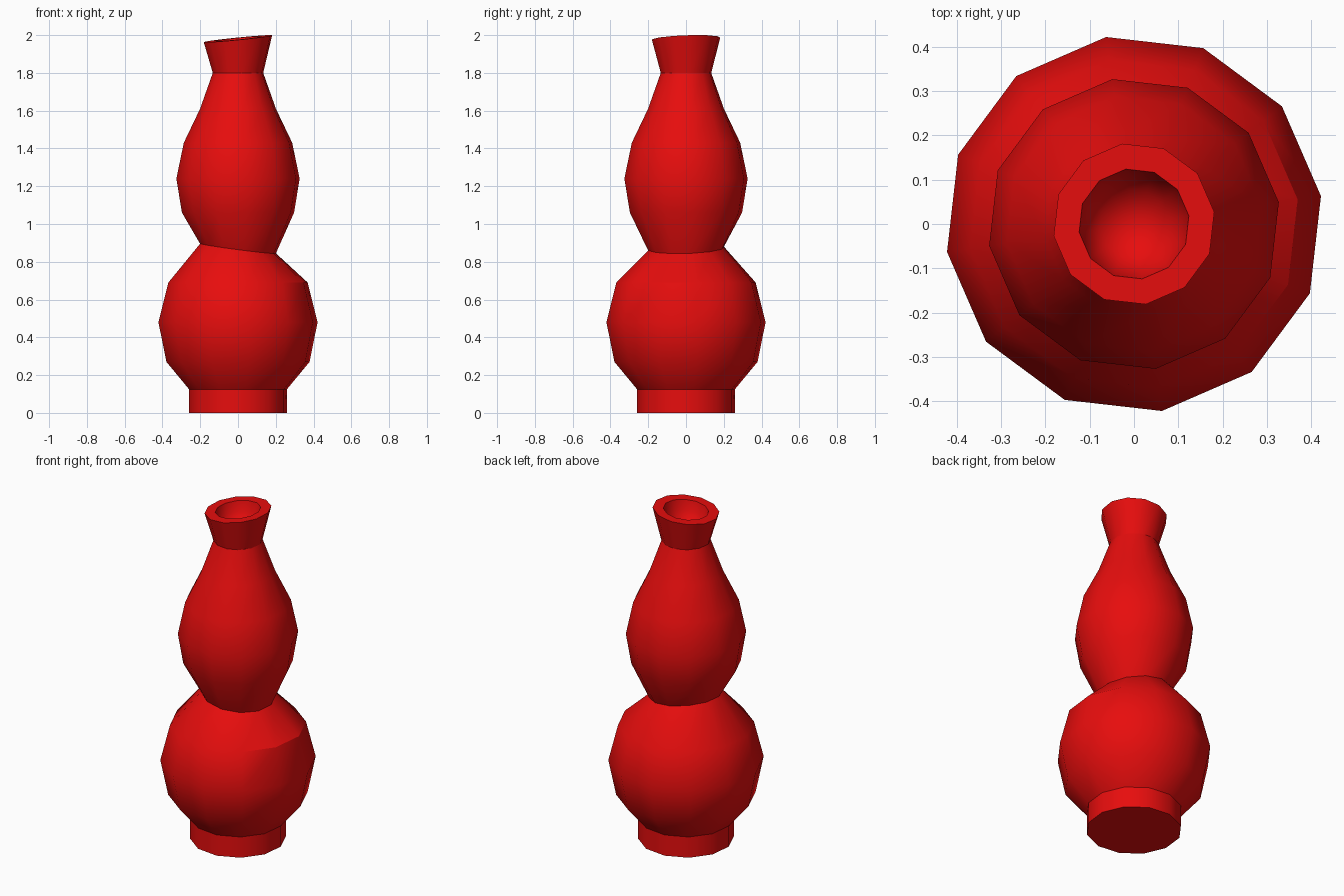
import bpy, bmesh
from math import sin, cos, radians, tau

cube = bpy.data.objects.get("Cube")
if cube:
    bpy.data.objects.remove(cube, do_unlink=True)

SIDES = 12
TURN = radians(8.5)
FLAT, WAIST, RIM = (0, 0), (-0.13, 0.03), (0.1, 0.035)  # ring tilts: slope in x, y

# Profile from foot to rim and down into the mouth: radius, height, tilt
profile = [
    (0.262, 0.0, FLAT), (0.262, 0.125, FLAT),                          # foot
    (0.383, 0.27, FLAT), (0.426, 0.48, FLAT), (0.373, 0.69, FLAT),     # lower bulb
    (0.203, 0.87, WAIST),                                              # waist
    (0.3, 1.06, FLAT), (0.33, 1.24, FLAT), (0.29, 1.43, FLAT),         # upper bulb
    (0.203, 1.61, FLAT), (0.135, 1.8, FLAT),                           # neck
    (0.183, 1.981, RIM), (0.125, 1.981, RIM),                          # flared rim
    (0.112, 1.92, RIM), (0.078, 1.87, RIM),                            # mouth
]

bm = bmesh.new()


def ring(radius, height, tilt):
    verts = []
    for i in range(SIDES):
        a = TURN + tau * i / SIDES
        x, y = radius * cos(a), radius * sin(a)
        verts.append(bm.verts.new((x, y, height + tilt[0] * x + tilt[1] * y)))
    return verts


rings = [ring(*p) for p in profile]
for low, high in zip(rings, rings[1:]):
    for i in range(SIDES):
        j = (i + 1) % SIDES
        bm.faces.new((low[i], low[j], high[j], high[i]))

# Underside and bottom of the mouth
bm.faces.new(reversed(rings[0]))
pole = bm.verts.new((0, 0, 1.83))
for i in range(SIDES):
    bm.faces.new((rings[-1][i], rings[-1][(i + 1) % SIDES], pole))
bmesh.ops.recalc_face_normals(bm, faces=bm.faces)

mesh = bpy.data.meshes.new("gourd_bottle")
bm.to_mesh(mesh)
bm.free()
bottle = bpy.data.objects.new("gourd_bottle", mesh)
bpy.context.collection.objects.link(bottle)

# Red finish
red = bpy.data.materials.new("red")
red.use_nodes = True
color = (0.8, 0.004, 0.004, 1)
red.diffuse_color = color
red.node_tree.nodes["Principled BSDF"].inputs["Base Color"].default_value = color
mesh.materials.append(red)

# Smooth body with crisp foot, waist, neck and rim
bpy.ops.object.select_all(action="DESELECT")
bottle.select_set(True)
bpy.context.view_layer.objects.active = bottle
bpy.ops.object.shade_smooth_by_angle(angle=radians(32))
